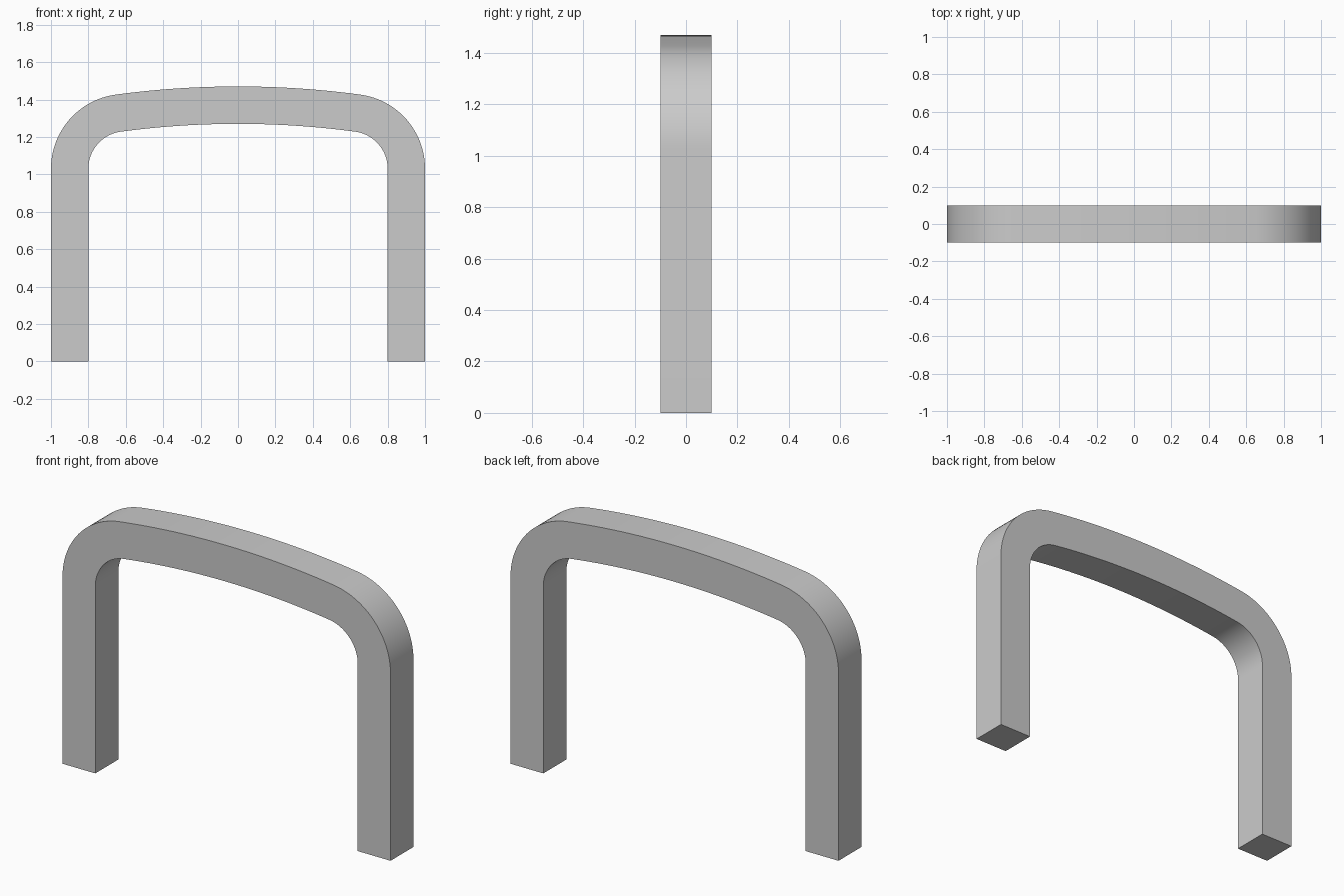
import bpy, bmesh
from math import sin, cos, asin, pi, radians

cube = bpy.data.objects.get("Cube")
if cube:
    bpy.data.objects.remove(cube, do_unlink=True)

# Dimensions
THICK, DEPTH = 0.2, 0.2
TOP, CROWN_R = 1.47, 4.92        # gently arched crossbar
BEND_X, BEND_Z, BEND_R = 0.6, 1.03, 0.4
TILT = asin(BEND_X / (CROWN_R - BEND_R))   # where bend meets crossbar


def edge_profile(offset):
    """Right foot, bend, crossbar, bend, left foot, set in by offset."""
    r, big = BEND_R - offset, CROWN_R - offset
    half = [(BEND_X + r, 0)]
    for i in range(25):
        a = (pi / 2 - TILT) * i / 24
        half.append((BEND_X + r * cos(a), BEND_Z + r * sin(a)))
    for i in range(1, 13):
        a = TILT * (1 - i / 12)
        half.append((big * sin(a), TOP - CROWN_R + big * cos(a)))
    return half + [(-x, z) for x, z in reversed(half[:-1])]


grey = bpy.data.materials.new("plain grey")
grey.use_nodes = True
color = (0.6, 0.6, 0.6, 1)
grey.diffuse_color = color
grey.node_tree.nodes["Principled BSDF"].inputs["Base Color"].default_value = color

# Square bar swept along the arch
bm = bmesh.new()
outer, inner = edge_profile(0), edge_profile(THICK)
rings = []
for (ox, oz), (ix, iz) in zip(outer, inner):
    corners = [(ox, -DEPTH / 2, oz), (ox, DEPTH / 2, oz),
               (ix, DEPTH / 2, iz), (ix, -DEPTH / 2, iz)]
    rings.append([bm.verts.new(c) for c in corners])
for a, b in zip(rings, rings[1:]):
    for i in range(4):
        j = (i + 1) % 4
        bm.faces.new((a[i], a[j], b[j], b[i]))
bm.faces.new(rings[0])
bm.faces.new(rings[-1])
bmesh.ops.recalc_face_normals(bm, faces=bm.faces)

mesh = bpy.data.meshes.new("arch_bar")
bm.to_mesh(mesh)
bm.free()
mesh.materials.append(grey)
arch = bpy.data.objects.new("arch_bar", mesh)
bpy.context.collection.objects.link(arch)

# Smooth bends, crisp bar edges
bpy.ops.object.select_all(action="DESELECT")
arch.select_set(True)
bpy.context.view_layer.objects.active = arch
bpy.ops.object.shade_smooth_by_angle(angle=radians(30))
